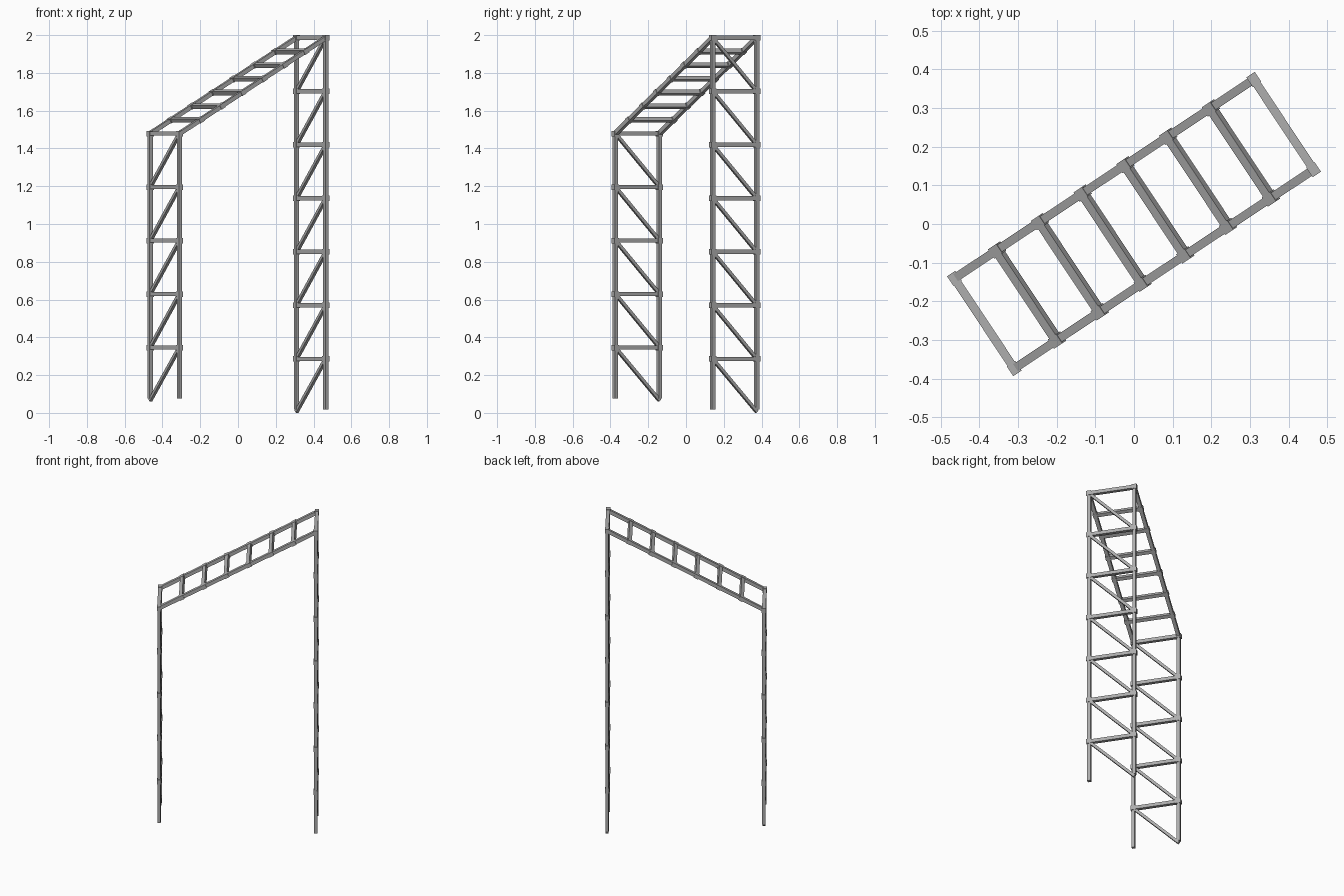
import bpy, bmesh, math
from mathutils import Vector, Matrix

if "Cube" in bpy.data.objects:
    bpy.data.objects.remove(bpy.data.objects["Cube"], do_unlink=True)

steel = bpy.data.materials.new("galvanised_steel")
steel.use_nodes = True
grey = (0.42, 0.42, 0.42, 1)
steel.diffuse_color = grey
steel.node_tree.nodes["Principled BSDF"].inputs["Base Color"].default_value = grey

TURN = Matrix.Rotation(math.radians(33.6), 4, 'Z')   # plan direction of the beam
HALF_SPAN, HALF_WIDTH = 0.465, 0.14
BAY = 0.2833
LOW_TOP, HIGH_TOP = 1.479, 1.986
BAR, BRACE, JOINT = 0.022, 0.017, 0.029


def add_box(bm, centre, size, rot=Matrix.Identity(4)):
    mat = TURN @ Matrix.Translation(centre) @ rot @ Matrix.Diagonal((*size, 1))
    bmesh.ops.create_cube(bm, size=1, matrix=mat)


def add_bar(bm, a, b, thick, up=Vector((1, 0, 0))):
    """Square bar from a to b with one side facing 'up'."""
    a, b = Vector(a), Vector(b)
    z = (b - a).normalized()
    y = z.cross(up).normalized()
    x = y.cross(z)
    rot = Matrix((x, y, z)).transposed().to_4x4()
    add_box(bm, (a + b) / 2, (thick, thick, (b - a).length), rot)


def finish(bm, name):
    mesh = bpy.data.meshes.new(name)
    bm.to_mesh(mesh)
    bm.free()
    mesh.materials.append(steel)
    bpy.context.collection.objects.link(bpy.data.objects.new(name, mesh))


def build_leg_frame(name, u, top, foot, bays):
    # Two posts
    bm = bmesh.new()
    for v in (-HALF_WIDTH, HALF_WIDTH):
        add_bar(bm, (u, v, foot), (u, v, top), 0.0205)
    finish(bm, name + "_posts")

    # Horizontal rungs with joint blocks, and diagonal braces
    rungs, joints, braces = bmesh.new(), bmesh.new(), bmesh.new()
    for i in range(bays):
        z = top - i * BAY
        add_bar(rungs, (u, -HALF_WIDTH, z), (u, HALF_WIDTH, z), BAR)
        for v in (-HALF_WIDTH, HALF_WIDTH):
            add_box(joints, (u, v, z), (0.026, 0.03, JOINT))
        low = z - BAY if i < bays - 1 else foot - 0.011
        add_bar(braces, (u, HALF_WIDTH, low), (u, -HALF_WIDTH, z), BRACE)
    finish(rungs, name + "_rungs")
    finish(joints, name + "_joints")
    finish(braces, name + "_braces")


build_leg_frame("low_leg", -HALF_SPAN, LOW_TOP, 0.077, 5)
build_leg_frame("high_leg", HALF_SPAN, HIGH_TOP, 0.0175, 7)

# Sloping ladder beam between the leg frames
low = Vector((-HALF_SPAN, 0, LOW_TOP))
high = Vector((HALF_SPAN, 0, HIGH_TOP))
side = Vector((0, HALF_WIDTH, 0))
along = (high - low).normalized()
tilt = Matrix.Rotation(-math.atan2(along.z, along.x), 4, 'Y')

rails, rungs, joints = bmesh.new(), bmesh.new(), bmesh.new()
for s in (-1, 1):
    add_bar(rails, low + s * side, high + s * side, BAR, Vector((0, 1, 0)))
for i in range(1, 7):
    p = low.lerp(high, i / 7)
    add_bar(rungs, p - side, p + side, BAR, along)
    for s in (-1, 1):
        add_box(joints, p + s * side, (JOINT, JOINT, 0.026), tilt)
finish(rails, "beam_rails")
finish(rungs, "beam_rungs")
finish(joints, "beam_joints")
